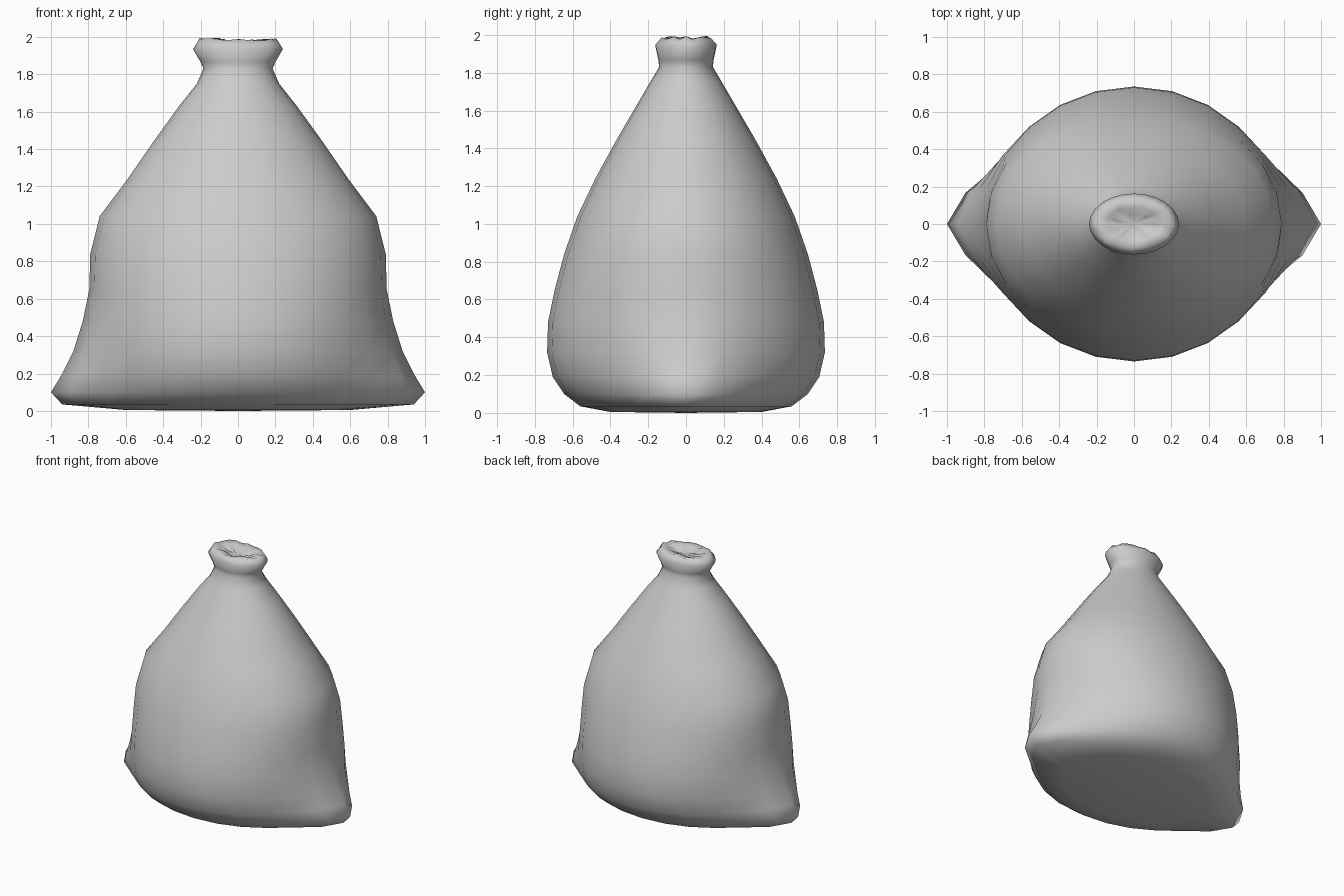
import bpy
import bmesh
import math
import random

cube = bpy.data.objects.get("Cube")
if cube:
    bpy.data.objects.remove(cube, do_unlink=True)

random.seed(4)
SEGMENTS = 24

# One flat cloth colour
cloth = bpy.data.materials.new("grey cloth")
cloth.use_nodes = True
cloth.diffuse_color = (0.6, 0.6, 0.6, 1)
cloth.node_tree.nodes["Principled BSDF"].inputs["Base Color"].default_value = (0.6, 0.6, 0.6, 1)

# Sack cross-sections: height, half width, half depth, corner pull
SECTIONS = [
    (0.005, 0.60, 0.40, 0.00),
    (0.035, 0.74, 0.56, 0.20),
    (0.10, 0.77, 0.645, 0.23),
    (0.19, 0.78, 0.705, 0.165),
    (0.32, 0.79, 0.735, 0.09),
    (0.48, 0.79, 0.73, 0.04),
    (0.65, 0.795, 0.695, 0.00),
    (0.84, 0.79, 0.645, 0.00),
    (1.04, 0.74, 0.575, 0.00),
    (1.24, 0.59, 0.48, 0.00),
    (1.45, 0.445, 0.365, 0.00),
    (1.63, 0.315, 0.26, 0.00),
    (1.75, 0.22, 0.19, 0.00),
    (1.83, 0.185, 0.142, 0.00),
    # Tied mouth: flare, rim and sunken inside
    (1.865, 0.20, 0.146, 0.00),
    (1.94, 0.24, 0.163, 0.00),
    (1.985, 0.205, 0.13, 0.00),
    (1.98, 0.15, 0.09, 0.00),
    (1.955, 0.09, 0.05, 0.00),
]


def add_ring(bm, height, width, depth, pull):
    """Oval ring whose left and right ends stretch into pinched corners."""
    ring = []
    for i in range(SEGMENTS):
        a = 2 * math.pi * i / SEGMENTS
        c, s = math.cos(a), math.sin(a)
        x = c * (width + pull * abs(c) ** 10)
        wrinkle = random.uniform(-0.01, 0.01) if height > 1.9 else 0
        ring.append(bm.verts.new((x, depth * s, height + wrinkle)))
    return ring


# Loft the sack from its base to the inside of the mouth
bm = bmesh.new()
rings = [add_ring(bm, *section) for section in SECTIONS]
for low, high in zip(rings, rings[1:]):
    for i in range(SEGMENTS):
        j = (i + 1) % SEGMENTS
        bm.faces.new((low[i], low[j], high[j], high[i]))

# Close the underside and the mouth
for ring, height in ((rings[0], 0.0), (rings[-1], 1.95)):
    centre = bm.verts.new((0, 0, height))
    for i in range(SEGMENTS):
        bm.faces.new((ring[i], ring[(i + 1) % SEGMENTS], centre))
bmesh.ops.recalc_face_normals(bm, faces=bm.faces[:])

mesh = bpy.data.meshes.new("sack")
bm.to_mesh(mesh)
bm.free()
mesh.materials.append(cloth)
sack = bpy.data.objects.new("sack", mesh)
bpy.context.collection.objects.link(sack)

# Soft cloth shading
for face in mesh.polygons:
    face.use_smooth = True
